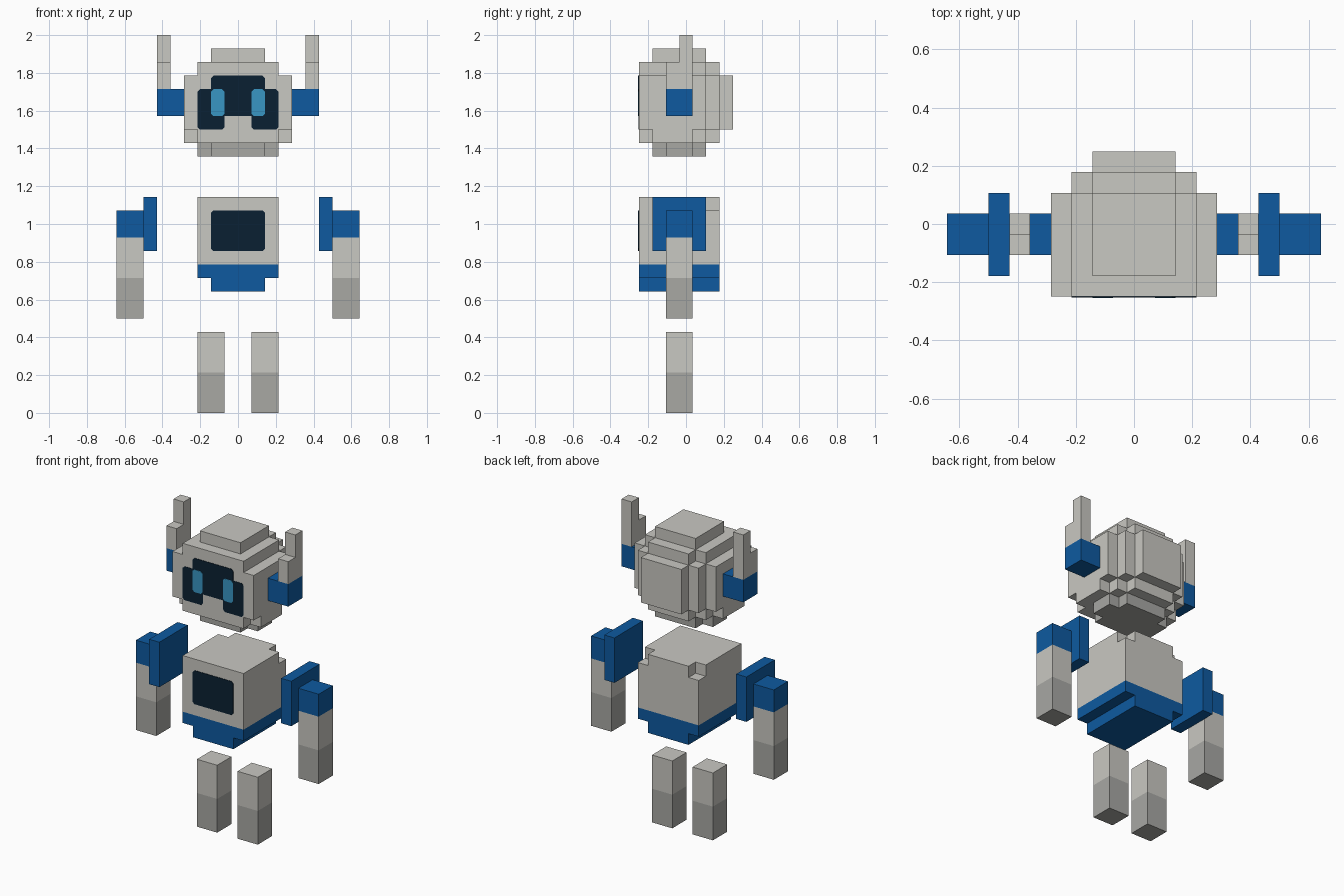
import bpy, bmesh, math
from mathutils import Vector

if "Cube" in bpy.data.objects:
    bpy.data.objects.remove(bpy.data.objects["Cube"])

U = 2 / 28            # block size: the model is 28 blocks tall
Y0 = -3.5             # front of the block grid


def material(name, rgb):
    m = bpy.data.materials.new(name)
    lin = [(c / 255 / 12.92) if c < 11 else ((c / 255 + 0.055) / 1.055) ** 2.4 for c in rgb]
    m.diffuse_color = (*lin, 1)
    m.use_nodes = True
    m.node_tree.nodes["Principled BSDF"].inputs["Base Color"].default_value = m.diffuse_color
    return m


MATS = [material("light grey", (201, 200, 194)), material("mid grey", (168, 168, 164)),
        material("blue", (14, 90, 160)), material("dark navy", (10, 32, 50)),
        material("cyan", (56, 150, 196))]
LIGHT, MID, BLUE, NAVY, CYAN = range(5)


def finish(name, bm):
    me = bpy.data.meshes.new(name)
    bm.to_mesh(me)
    bm.free()
    for m in MATS:
        me.materials.append(m)
    ob = bpy.data.objects.new(name, me)
    bpy.context.collection.objects.link(ob)
    return ob


def solid(name, boxes, side=1):
    """Fuse block boxes (x0,x1, y0,y1, z0,z1, colour); colour None carves. Keep the outer skin."""
    cells = {}
    for x0, x1, y0, y1, z0, z1, col in boxes:
        if side < 0:
            x0, x1 = -x1, -x0
        for x in range(x0, x1):
            for y in range(y0, y1):
                for z in range(z0, z1):
                    if col is None:
                        cells.pop((x, y, z), None)
                    else:
                        cells[x, y, z] = col
    bm = bmesh.new()
    verts = {}

    def vert(p):
        if p not in verts:
            verts[p] = bm.verts.new((p[0] * U, (p[1] + Y0) * U, p[2] * U))
        return verts[p]

    for c, col in cells.items():
        for a in range(3):
            b, d = (a + 1) % 3, (a + 2) % 3
            for s in (0, 1):
                n = list(c)
                n[a] += 2 * s - 1
                if tuple(n) in cells:
                    continue
                ring = []
                for i, j in ((0, 0), (1, 0), (1, 1), (0, 1)):
                    p = list(c)
                    p[a] += s
                    p[b] += i
                    p[d] += j
                    ring.append(vert(tuple(p)))
                f = bm.faces.new(ring if s else ring[::-1])
                f.material_index = col
    bmesh.ops.dissolve_limit(bm, angle_limit=0.01, verts=bm.verts[:], edges=bm.edges[:],
                             delimit={'MATERIAL'})
    return finish(name, bm)


def plate(name, x0, x1, z0, z1, col, depth, cut=0.013):
    """Thin front plate with clipped corners."""
    x0, x1, z0, z1 = (v * U for v in (x0, x1, z0, z1))
    y = Y0 * U
    ring = [(x0 + cut, z0), (x1 - cut, z0), (x1, z0 + cut), (x1, z1 - cut),
            (x1 - cut, z1), (x0 + cut, z1), (x0, z1 - cut), (x0, z0 + cut)]
    bm = bmesh.new()
    face = bm.faces.new([bm.verts.new((x, y - depth, z)) for x, z in ring])
    ext = bmesh.ops.extrude_face_region(bm, geom=[face], use_keep_orig=True)
    moved = [v for v in ext["geom"] if isinstance(v, bmesh.types.BMVert)]
    bmesh.ops.translate(bm, verts=moved, vec=Vector((0, depth, 0)))
    bmesh.ops.recalc_face_normals(bm, faces=bm.faces[:])
    for f in bm.faces:
        f.material_index = col
    return finish(name, bm)


# Head: stepped, rounded block with a darker neck layer
solid("head", [
    (-4, 4, 0, 5, 21, 25, LIGHT), (-4, 4, 1, 4, 20, 25, LIGHT),
    (-3, 3, 0, 5, 20, 26, LIGHT), (-3, 3, 5, 6, 21, 25, LIGHT),
    (-2, 2, 5, 6, 20, 26, LIGHT), (-2, 2, 6, 7, 21, 25, LIGHT),
    (-2, 2, 1, 5, 26, 27, LIGHT),
    (-3, 3, 2, 4, 19, 20, MID), (-2, 2, 1, 5, 19, 20, MID)])

# Torso: light chest with two notched back corners and a blue stepped waist
solid("torso", [
    (-3, 3, 0, 6, 11, 16, LIGHT),
    (-3, -2, 5, 6, 15, 16, None), (2, 3, 5, 6, 15, 16, None),
    (-3, 3, 0, 6, 10, 11, BLUE), (-2, 2, 0, 6, 9, 10, BLUE)])

# Paired parts
for label, side in (("right", 1), ("left", -1)):
    solid(f"{label}_ear", [(4, 6, 2, 4, 22, 24, BLUE)], side)
    solid(f"{label}_antenna", [(5, 6, 2, 4, 24, 26, LIGHT), (5, 6, 3, 4, 26, 28, LIGHT)], side)
    solid(f"{label}_shoulder_and_arm", [
        (6, 7, 1, 5, 12, 16, BLUE), (7, 9, 2, 4, 13, 15, BLUE),
        (7, 9, 2, 4, 10, 13, LIGHT), (7, 9, 2, 4, 7, 10, MID)], side)
    solid(f"{label}_leg", [(1, 3, 2, 4, 3, 6, LIGHT), (1, 3, 2, 4, 0, 3, MID)], side)
    # Visor lobe and eye
    xs = sorted((1 * side, 3 * side))
    plate(f"{label}_visor_lobe", *xs, 21, 24, NAVY, 0.002)
    xs = sorted((1 * side, 2 * side))
    plate(f"{label}_eye", *xs, 22, 24, CYAN, 0.005)

# Visor centre and chest screen
plate("visor_centre", -2, 2, 22, 25, NAVY, 0.003)
plate("chest_screen", -2, 2, 12, 15, NAVY, 0.003)
